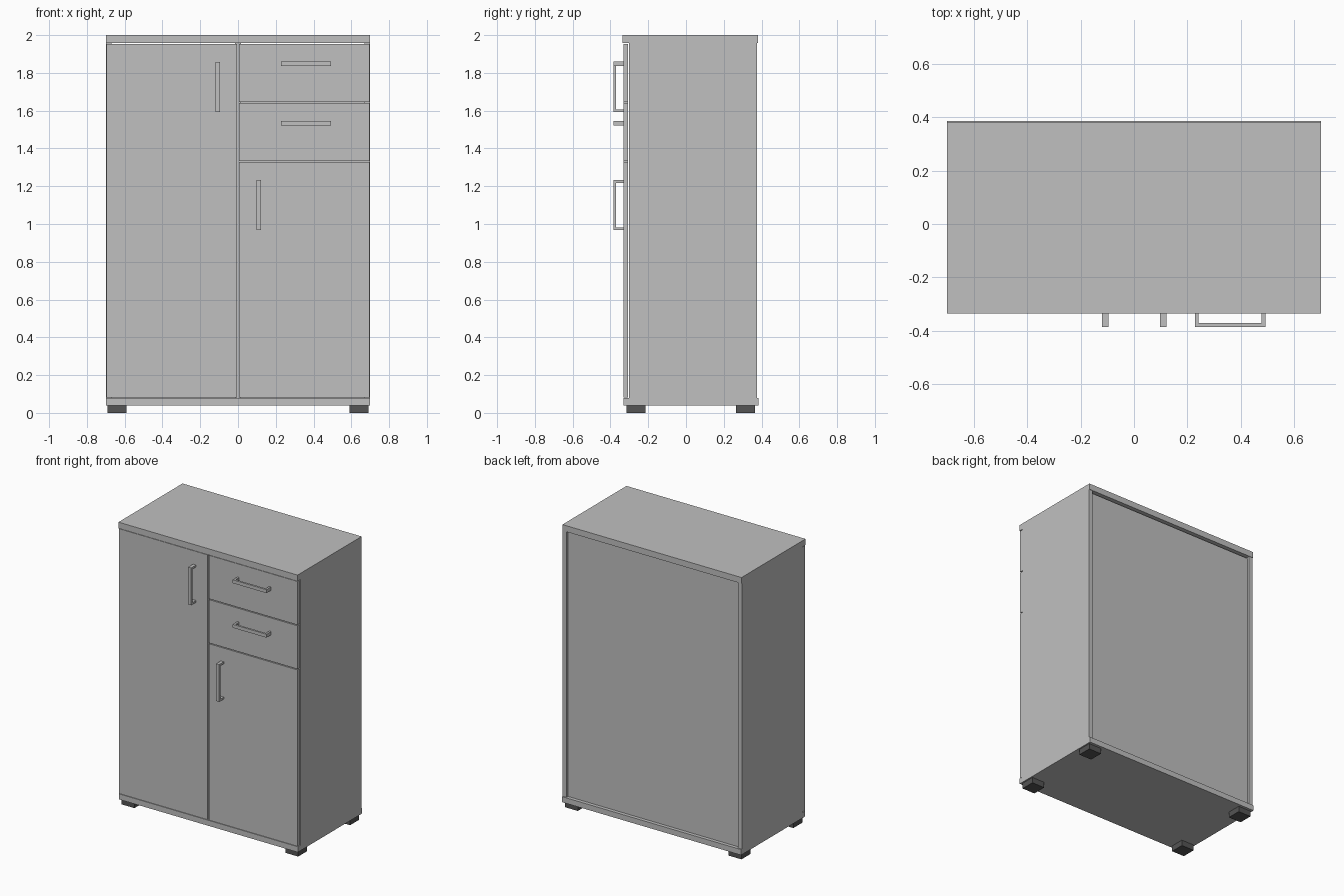
import bpy
import bmesh

if "Cube" in bpy.data.objects:
    bpy.data.objects.remove(bpy.data.objects["Cube"], do_unlink=True)


def material(name, value):
    m = bpy.data.materials.new(name)
    m.use_nodes = True
    color = (value, value, value, 1)
    m.diffuse_color = color
    m.node_tree.nodes["Principled BSDF"].inputs["Base Color"].default_value = color
    return m


LIGHT = material("light grey", 0.53)
DARK = material("dark grey", 0.09)


def boxes(name, mat, *spans):
    """One object of boxes, each given as (x range, y range, z range)."""
    bm = bmesh.new()
    for span in spans:
        cube = bmesh.ops.create_cube(bm, size=1)["verts"]
        for v in cube:
            v.co = [lo + (c + 0.5) * (hi - lo) for c, (lo, hi) in zip(v.co, span)]
    mesh = bpy.data.meshes.new(name)
    bm.to_mesh(mesh)
    bm.free()
    mesh.materials.append(mat)
    obj = bpy.data.objects.new(name, mesh)
    bpy.context.collection.objects.link(obj)
    return obj


W = 0.70                      # half width
FRONT, BACK = -0.332, 0.38    # carcass depth
DOOR_BACK = -0.308
LOW, HIGH = 0.082, 1.957      # between base and top boards
SIDE = (-0.303, BACK - 0.003)

# Carcass
boxes("top_board", LIGHT, ((-W, W), (FRONT - 0.003, BACK), (HIGH, 2.0)))
boxes("base_board", LIGHT, ((-W, W), (FRONT, BACK + 0.005), (0.04, LOW - 0.003)))
for name, s in (("left", 1), ("right", -1)):
    x = sorted((s * W, s * (W - 0.03)))
    boxes(name + "_side_panel", LIGHT, (x, SIDE, (LOW - 0.003, HIGH)))
boxes("middle_divider", LIGHT, ((-0.015, 0.015), (SIDE[0], 0.35), (LOW - 0.003, HIGH)))
boxes("drawer_shelf", LIGHT, ((0.015, W - 0.03), (SIDE[0], 0.35), (1.315, 1.345)))
boxes("back_panel", LIGHT, ((0.03 - W, W - 0.03), (0.35, 0.36), (LOW - 0.003, HIGH - 0.008)))

# Doors and drawer fronts
FACE = (FRONT, DOOR_BACK)
RIGHT_X, LEFT_X = (0.003 - W, -0.005), (0.005, W - 0.003)
boxes("tall_door", LIGHT, (RIGHT_X, FACE, (LOW, HIGH - 0.004)))
boxes("short_door", LIGHT, (LEFT_X, FACE, (LOW, 1.328)))
boxes("lower_drawer_front", LIGHT, (LEFT_X, FACE, (1.334, 1.64)))
boxes("upper_drawer_front", LIGHT, (LEFT_X, FACE, (1.646, HIGH - 0.004)))


def handle(name, x, z, upright):
    """Square bar on two posts, along z when upright and along x otherwise."""
    half, thick, wide, out = 0.132, 0.014, 0.012, -0.385
    parts = []
    for lo, hi, y in ((-half, half, (out, out + thick)),
                      (-half, thick - half, (out + thick, FRONT)),
                      (half - thick, half, (out + thick, FRONT))):
        if upright:
            parts.append(((x - wide, x + wide), y, (z + lo, z + hi)))
        else:
            parts.append(((x + lo, x + hi), y, (z - wide, z + wide)))
    boxes(name, LIGHT, *parts)


handle("tall_door_handle", -0.108, 1.725, True)
handle("short_door_handle", 0.11, 1.1, True)
handle("upper_drawer_handle", 0.36, 1.848, False)
handle("lower_drawer_handle", 0.36, 1.533, False)

# Feet
for side, x in (("left", 0.64), ("right", -0.64)):
    for end, y in (("front", -0.264), ("back", 0.316)):
        boxes(f"{end}_{side}_foot", DARK,
              ((x - 0.05, x + 0.05), (y - 0.05, y + 0.05), (0, 0.04)))
